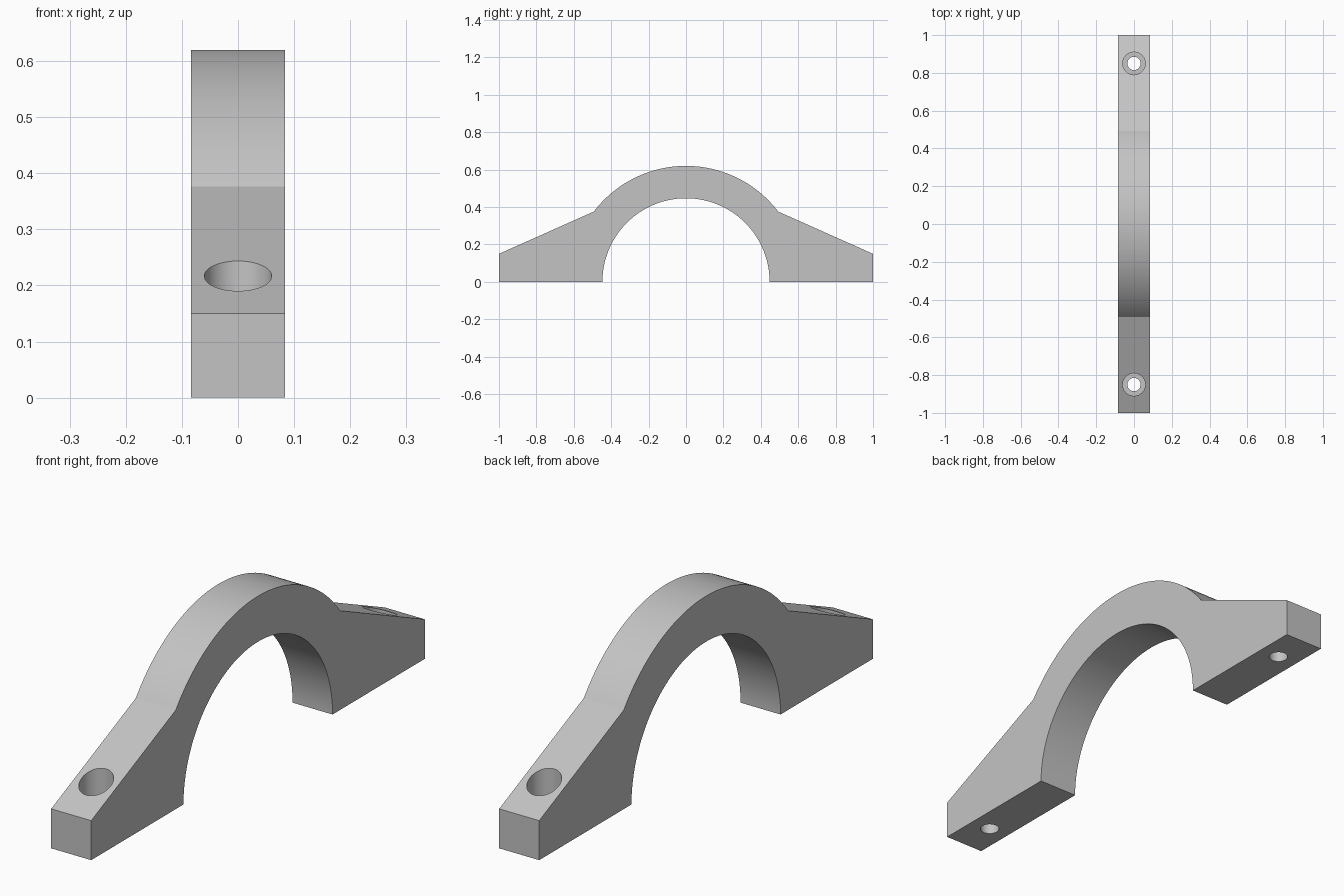
import bpy, bmesh
from math import sin, cos, pi, asin, radians

cube = bpy.data.objects.get("Cube")
if cube:
    bpy.data.objects.remove(cube, do_unlink=True)

HALF_WIDTH = 0.084
OUTER, INNER = 0.62, 0.447
SHOULDER_Z, END_Z = 0.376, 0.15
HOLE_Y, BORE_R, HOLE_R, BORE_FLOOR = 0.85, 0.06, 0.035, 0.1

grey = bpy.data.materials.new("light grey")
grey.use_nodes = True
colour = (0.55, 0.55, 0.55, 1)
grey.diffuse_color = colour
grey.node_tree.nodes["Principled BSDF"].inputs["Base Color"].default_value = colour


def new_object(name, bm):
    bmesh.ops.recalc_face_normals(bm, faces=bm.faces)
    mesh = bpy.data.meshes.new(name)
    bm.to_mesh(mesh)
    bm.free()
    mesh.materials.append(grey)
    ob = bpy.data.objects.new(name, mesh)
    bpy.context.collection.objects.link(ob)
    return ob


def arc(radius, start, end, steps):
    angles = [start + (end - start) * i / steps for i in range(steps + 1)]
    return [(radius * cos(a), radius * sin(a)) for a in angles]


# Arched clamp with sloping feet: side outline extruded across the width
shoulder = asin(SHOULDER_Z / OUTER)
outline = [(1, 0), (1, END_Z)]
outline += arc(OUTER, shoulder, pi - shoulder, 64)
outline += [(-1, END_Z), (-1, 0)]
outline += arc(INNER, pi, 0, 96)

bm = bmesh.new()
side = bm.faces.new([bm.verts.new((-HALF_WIDTH, y, z)) for y, z in outline])
walls = bmesh.ops.extrude_face_region(bm, geom=[side])
moved = [v for v in walls["geom"] if isinstance(v, bmesh.types.BMVert)]
bmesh.ops.translate(bm, verts=moved, vec=(2 * HALF_WIDTH, 0, 0))
clamp = new_object("pipe_clamp", bm)


# Stepped cutter for a counterbored screw hole in each foot
def hole_cutter(name, y):
    profile = [(HOLE_R, -0.1), (HOLE_R, BORE_FLOOR), (BORE_R, BORE_FLOOR), (BORE_R, 0.5)]
    sides = 48
    bm = bmesh.new()
    rings = [[bm.verts.new((r * cos(2 * pi * i / sides), y + r * sin(2 * pi * i / sides), z))
              for i in range(sides)] for r, z in profile]
    for low, high in zip(rings, rings[1:]):
        for i in range(sides):
            j = (i + 1) % sides
            bm.faces.new((low[i], low[j], high[j], high[i]))
    bm.faces.new(rings[0])
    bm.faces.new(rings[-1])
    cutter = new_object(name, bm)
    cutter.hide_render = True
    return cutter


bpy.ops.object.select_all(action="DESELECT")
bpy.context.view_layer.objects.active = clamp
clamp.select_set(True)
for name, y in (("front_hole_cutter", -HOLE_Y), ("back_hole_cutter", HOLE_Y)):
    cutter = hole_cutter(name, y)
    cut = clamp.modifiers.new(name, "BOOLEAN")
    cut.operation = "DIFFERENCE"
    cut.solver = "EXACT"
    cut.object = cutter
    bpy.ops.object.modifier_apply(modifier=cut.name)
    bpy.data.objects.remove(cutter, do_unlink=True)

# Smooth arch and bores, crisp edges
bpy.ops.object.shade_smooth_by_angle(angle=radians(20))
